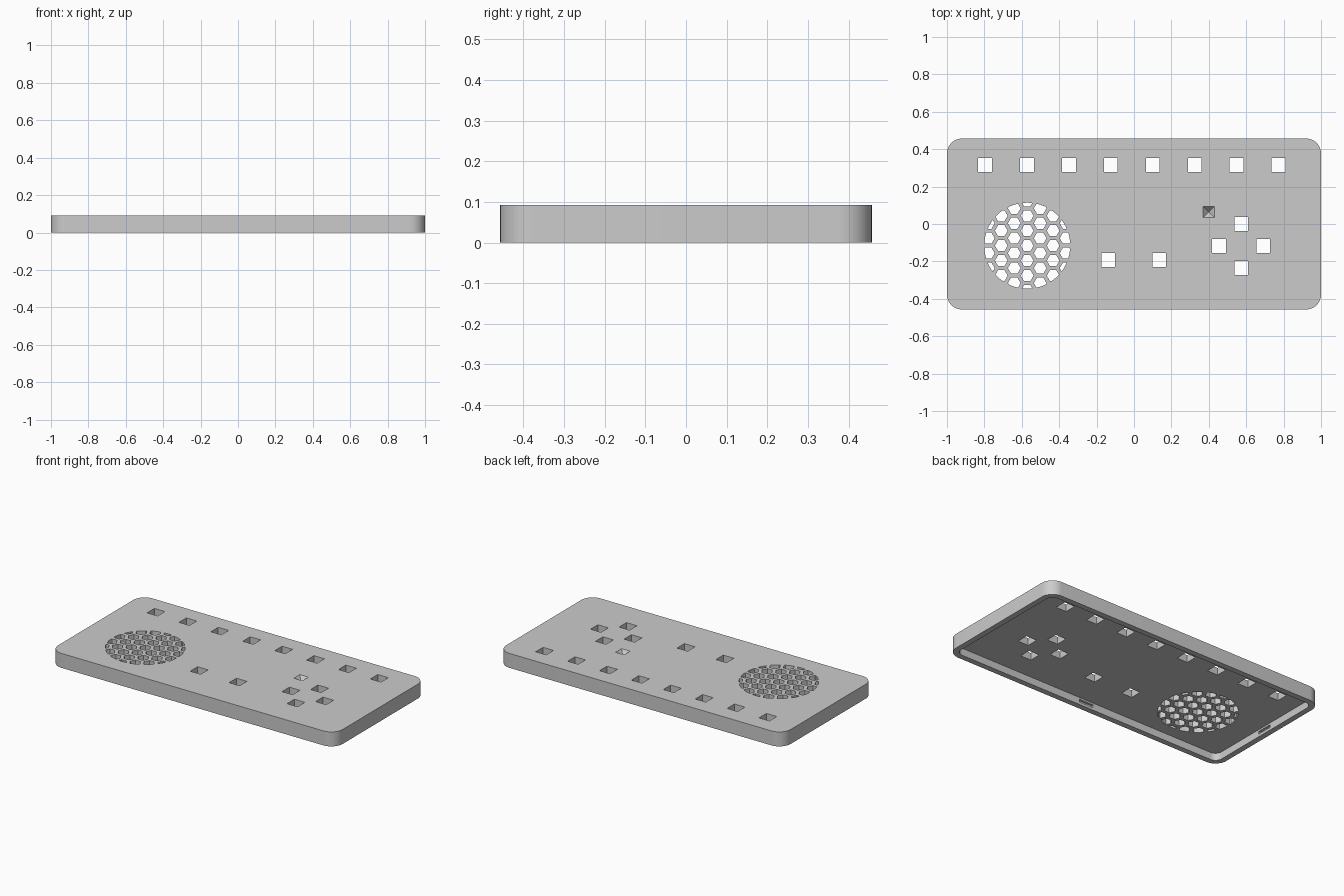
import bpy, bmesh, math
from mathutils import Matrix, Vector

if "Cube" in bpy.data.objects:
    bpy.data.objects.remove(bpy.data.objects["Cube"])

LENGTH, WIDTH, HEIGHT = 2.0, 0.914, 0.092
WALL, PLATE = 0.036, 0.046
CEILING = HEIGHT - PLATE

grey = bpy.data.materials.new("grey_plastic")
grey.use_nodes = True
grey.diffuse_color = (0.6, 0.6, 0.6, 1)
grey.node_tree.nodes["Principled BSDF"].inputs["Base Color"].default_value = (0.6, 0.6, 0.6, 1)


def add_prism(bm, points, z0, z1):
    """Extrude a closed outline between two heights."""
    face = bm.faces.new([bm.verts.new((x, y, z0)) for x, y in points])
    result = bmesh.ops.extrude_face_region(bm, geom=[face])
    top = [v for v in result["geom"] if isinstance(v, bmesh.types.BMVert)]
    bmesh.ops.translate(bm, verts=top, vec=(0, 0, z1 - z0))


def make_object(name, bm):
    bmesh.ops.recalc_face_normals(bm, faces=bm.faces)
    mesh = bpy.data.meshes.new(name)
    bm.to_mesh(mesh)
    bm.free()
    mesh.materials.append(grey)
    obj = bpy.data.objects.new(name, mesh)
    bpy.context.collection.objects.link(obj)
    return obj


def prisms(name, outlines, z0, z1):
    bm = bmesh.new()
    for outline in outlines:
        add_prism(bm, outline, z0, z1)
    return make_object(name, bm)


def rounded_rect(length, width, radius, steps=12):
    points = []
    for quarter, (sx, sy) in enumerate([(1, 1), (-1, 1), (-1, -1), (1, -1)]):
        for i in range(steps + 1):
            a = math.pi / 2 * (quarter + i / steps)
            points.append((sx * (length / 2 - radius) + radius * math.cos(a),
                           sy * (width / 2 - radius) + radius * math.sin(a)))
    return points


def polygon(x, y, radius, sides, turn=0.0):
    return [(x + radius * math.cos(turn + math.tau * i / sides),
             y + radius * math.sin(turn + math.tau * i / sides)) for i in range(sides)]


def boolean(target, cutter, operation="DIFFERENCE"):
    """Apply a boolean and discard its cutter."""
    cutter.hide_render = True
    mod = target.modifiers.new(cutter.name, "BOOLEAN")
    mod.object, mod.operation, mod.solver = cutter, operation, "EXACT"
    bpy.context.view_layer.objects.active = target
    bpy.ops.object.modifier_apply(modifier=mod.name)
    bpy.data.objects.remove(cutter)


# Open-bottomed case with rounded corners
case = prisms("case_lid", [rounded_rect(LENGTH, WIDTH, 0.08)], 0, HEIGHT)
inside = rounded_rect(LENGTH - 2 * WALL, WIDTH - 2 * WALL, 0.08 - WALL)
boolean(case, prisms("cavity", [inside], -0.05, CEILING))

# Square button holes: back row, middle pair and diamond pad
centres = [(-0.797 + 0.2243 * i, 0.315) for i in range(8)]
centres += [(-0.138, -0.193), (0.135, -0.193)]
centres += polygon(0.573, -0.118, 0.118, 4)
holes = [polygon(x, y, 0.037 * math.sqrt(2), 4, math.pi / 4) for x, y in centres]
boolean(case, prisms("button_holes", holes, 0.02, 0.2))

# Honeycomb grille trimmed to a circle
GX, GY, PITCH, RADIUS = -0.571, -0.116, 0.08, 0.23
cells = []
for col in range(-4, 5):
    for row in range(-4, 5):
        x, y = col * PITCH * math.sqrt(3) / 2, (row + 0.5 * (col % 2)) * PITCH
        if math.hypot(x, y) < RADIUS + 0.03:
            cells.append(polygon(GX + x, GY + y, 0.034, 6))
grille = prisms("grille_cells", cells, 0.02, 0.2)
boolean(grille, prisms("grille_limit", [polygon(GX, GY, RADIUS, 64)], 0.01, 0.3), "INTERSECT")
boolean(case, grille)

# Pyramid-shaped indicator pit
bm = bmesh.new()
bmesh.ops.create_cone(bm, segments=4, radius1=0, radius2=0.031 * math.sqrt(2), depth=0.035,
                      cap_ends=True, matrix=Matrix.Translation((0.399, 0.064, HEIGHT - 0.0165))
                      @ Matrix.Rotation(math.pi / 4, 4, "Z"))
bmesh.ops.remove_doubles(bm, verts=bm.verts, dist=0.0001)
boolean(case, make_object("indicator_pit", bm))

# Shallow catch notches in the middle of each inner wall
bm = bmesh.new()
for sx, sy in [(1, 0), (-1, 0), (0, 1), (0, -1)]:
    size = Vector((0.03 if sx else 0.1, 0.03 if sy else 0.1, 0.018))
    spot = Vector((sx * (LENGTH / 2 - WALL), sy * (WIDTH / 2 - WALL), 0.026))
    bmesh.ops.create_cube(bm, size=1, matrix=Matrix.Translation(spot) @ Matrix.Diagonal(size.to_4d()))
boolean(case, make_object("catch_notches", bm))

# Smooth corners, crisp edges
bpy.ops.object.select_all(action="DESELECT")
case.select_set(True)
bpy.context.view_layer.objects.active = case
bpy.ops.object.shade_smooth_by_angle(angle=math.radians(30))
